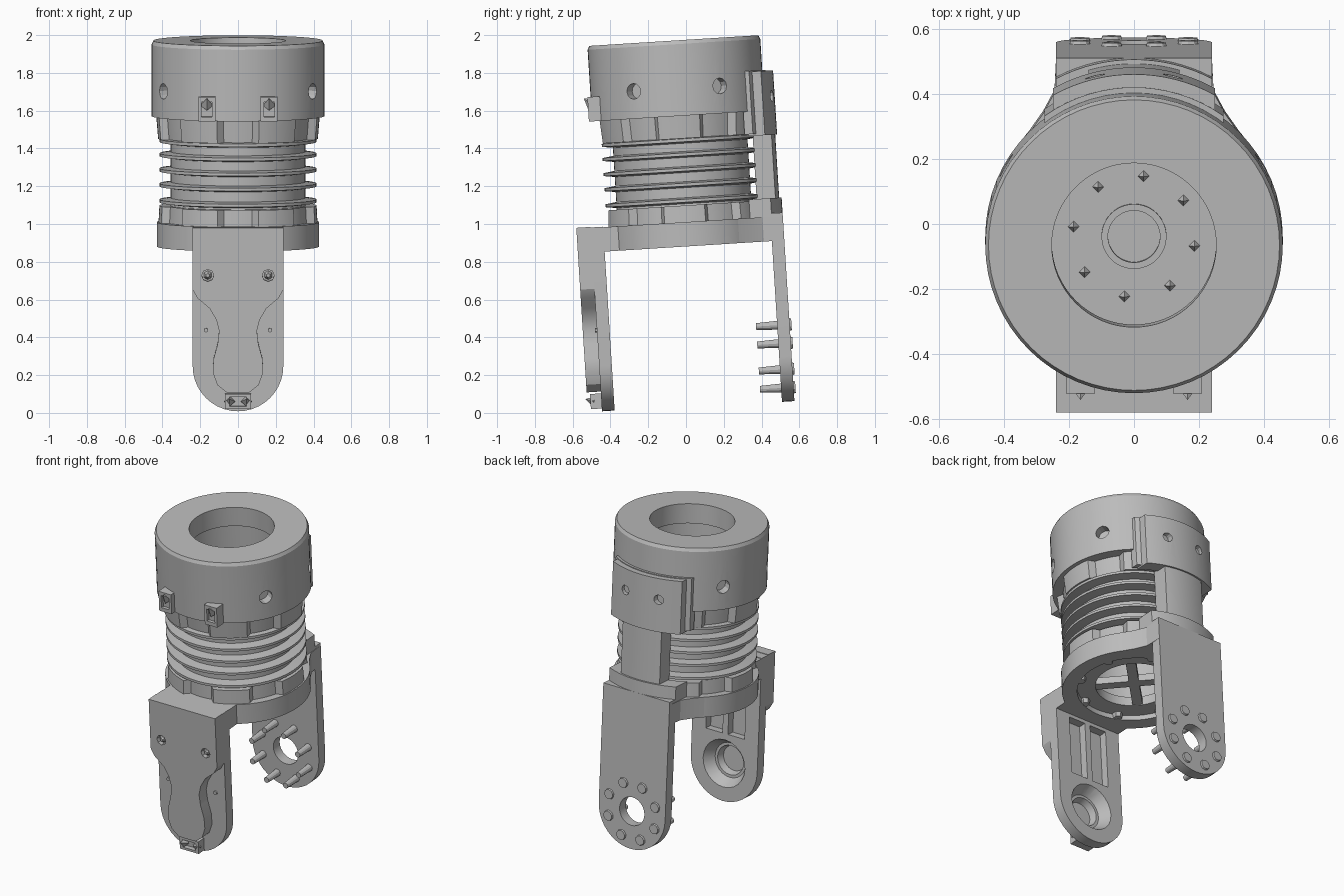
import bpy, bmesh
from math import sin, cos, pi, radians, sqrt
from mathutils import Matrix, Vector

cube = bpy.data.objects.get("Cube")
if cube:
    bpy.data.objects.remove(cube, do_unlink=True)

grey = bpy.data.materials.new("plain grey")
grey.use_nodes = True
grey.diffuse_color = (0.5, 0.5, 0.5, 1)
grey.node_tree.nodes["Principled BSDF"].inputs["Base Color"].default_value = (0.5, 0.5, 0.5, 1)

# The whole assembly leans slightly to the front
LEAN = Matrix.Translation((0, 0.059, 0)) @ Matrix.Rotation(radians(3.6), 4, "X")


def finish(name, bm):
    bmesh.ops.recalc_face_normals(bm, faces=bm.faces)
    mesh = bpy.data.meshes.new(name)
    bm.to_mesh(mesh)
    bm.free()
    mesh.materials.append(grey)
    ob = bpy.data.objects.new(name, mesh)
    bpy.context.collection.objects.link(ob)
    ob.matrix_world = LEAN
    return ob


def lathe(name, profile, n=48, bump=None):
    """Closed (radius, z) profile turned round z; bump adds to outer radii."""
    bm = bmesh.new()
    rings = []
    for i in range(n):
        a = 2 * pi * i / n
        ring = []
        for r, z in profile:
            r += bump(a) if bump and r > 0.35 else 0
            ring.append(bm.verts.new((r * cos(a), r * sin(a), z)))
        rings.append(ring)
    m = len(profile)
    for i in range(n):
        p, q = rings[i], rings[(i + 1) % n]
        for j in range(m):
            k = (j + 1) % m
            bm.faces.new((p[j], p[k], q[k], q[j]))
    return finish(name, bm)


def prism(name, pts, lo, hi, axis="y"):
    """Outline in xz pushed along y, or in xy pushed along z."""
    bm = bmesh.new()
    put = (lambda u, v, t: (u, t, v)) if axis == "y" else (lambda u, v, t: (u, v, t))
    face = bm.faces.new([bm.verts.new(put(u, v, lo)) for u, v in pts])
    new = bmesh.ops.extrude_face_region(bm, geom=[face])["geom"]
    bmesh.ops.translate(bm, vec=put(0, 0, hi - lo),
                        verts=[g for g in new if isinstance(g, bmesh.types.BMVert)])
    return finish(name, bm)


def rod(name, a, b, r1, r2=None, n=12):
    a, b = Vector(a), Vector(b)
    bm = bmesh.new()
    turn = (b - a).to_track_quat("Z", "Y").to_matrix().to_4x4()
    bmesh.ops.create_cone(bm, cap_ends=True, segments=n, radius1=r1,
                          radius2=r1 if r2 is None else r2, depth=(b - a).length,
                          matrix=Matrix.Translation((a + b) / 2) @ turn)
    return finish(name, bm)


def rect(w, lo, hi):
    return [(-w, lo), (w, lo), (w, hi), (-w, hi)]


def box(name, w, y0, y1, z0, z1, x=0):
    return prism(name, [(u + x, v) for u, v in rect(w, z0, z1)], y0, y1)


def cut(ob, *cutters):
    for c in cutters:
        mod = ob.modifiers.new("cut", "BOOLEAN")
        mod.operation, mod.solver, mod.object = "DIFFERENCE", "EXACT", c
        bpy.context.view_layer.objects.active = ob
        bpy.ops.object.modifier_apply(modifier=mod.name)
        bpy.data.objects.remove(c, do_unlink=True)
    return ob


def polar(r, deg, z):
    return (r * cos(radians(deg)), r * sin(radians(deg)), z)


# Head cap with an open lid and radial screw holes
cap = lathe("head_cap", [(0.253, 1.975), (0.448, 1.975), (0.458, 1.955), (0.458, 1.575),
                         (0.3, 1.575), (0.3, 1.85), (0.253, 1.85)], 64)
cut(cap, *[rod("cutter", polar(0.4, d, 1.72), polar(0.55, d, 1.72), 0.042)
           for d in (30, -30, 150, 210)])

# Clip screws on the front of the cap
for x in (-0.165, 0.165):
    clip = box("cap_clip", 0.045, -0.475, -0.41, 1.575, 1.705, x)
    cut(clip, box("cutter", 0.028, -0.5, -0.455, 1.6, 1.68, x))
    rod("clip_spike", (x, -0.45, 1.66), (x, -0.495, 1.7), 0.035, 0, 4)

# Lobed necks above and below the bellows
def lobes(a):
    return 0.038 if cos(6 * a) > -0.3 else 0

lathe("upper_neck", [(0.3, 1.455), (0.385, 1.455), (0.395, 1.58), (0.3, 1.58)], 96, lobes)
lathe("lower_neck", [(0.3, 0.97), (0.385, 0.97), (0.378, 1.1), (0.3, 1.1)], 96, lobes)

# Bellows with thin fins
wall = [(0.3, 1.09), (0.36, 1.09)]
for z in (1.125, 1.21, 1.29, 1.37, 1.445):
    wall += [(0.357, z - 0.016), (0.415, z - 0.008), (0.415, z + 0.008), (0.357, z + 0.016)]
lathe("bellows", wall + [(0.3, 1.461)], 64)

# Inner horn plate seen through the lid
lathe("horn_plate", [(0.08, 1.5), (0.31, 1.5), (0.31, 1.54), (0.1, 1.54), (0.1, 1.555), (0.08, 1.555)])
rod("horn_hub", (0, 0, 1.49), (0, 0, 1.53), 0.082, n=24)
for i in range(8):
    d = 36 + 45 * i
    rod("horn_screw", polar(0.188, d, 1.535), polar(0.188, d, 1.57), 0.02, 0, 4)

# Collar joining the two legs, with a spoked plate set into its underside
lathe("collar", [(0.34, 0.883), (0.43, 0.883), (0.43, 1.012), (0.34, 1.012)], 64)
lathe("spoke_rim", [(0.23, 0.915), (0.345, 0.915), (0.345, 0.975), (0.23, 0.975)], 48)
for i in range(2):
    spoke = prism("spoke", rect(0.24, -0.03, 0.03), 0.92, 0.965, "z")
    spoke.matrix_world = LEAN @ Matrix.Rotation(pi / 4 + i * pi / 2, 4, "Z")
for i in range(8):
    d = 22.5 + 45 * i
    rod("collar_screw", polar(0.33, d, 0.92), polar(0.33, d, 0.885), 0.032, 0.025, 6)
prism("front_bridge", rect(0.24, -0.52, -0.35), 0.883, 1.012, "z")
side = [(0.24, 0.51), (0.245, 0.41), (0.28, 0.345), (0.34, 0.26), (0.33, 0.24), (0.2, 0.32)]
prism("back_bridge", side + [(0, 0.345)] + [(-x, y) for x, y in reversed(side)],
      0.883, 1.012, "z")

# Legs: straight sides with a round foot
def leg_outline(top, c, r=0.24):
    arc = [(r * cos(pi + pi * i / 20), c + r * sin(pi + pi * i / 20)) for i in range(21)]
    return [(r, top), (-r, top)] + arc

# Front leg with a raised bottle-shaped cover and a pocket on its inner face
front = prism("front_leg", leg_outline(1.015, 0.28), -0.502, -0.435)
half = [(0.24, 1.018), (0.24, 0.69), (0.215, 0.645), (0.15, 0.59), (0.115, 0.53), (0.1, 0.47),
        (0.108, 0.4), (0.13, 0.32), (0.133, 0.25), (0.11, 0.185), (0.06, 0.145)]
cover = prism("front_cover", half + [(-x, z) for x, z in reversed(half)], -0.577, -0.502)
for x in (-0.16, 0.16):
    cut(cover, rod("cutter", (x, -0.6, 0.765), (x, -0.55, 0.765), 0.032, n=8))
    rod("cover_screw", (x, -0.55, 0.765), (x, -0.575, 0.765), 0.024, 0.01, 6)
    rod("leg_rivet", (x * 1.06, -0.49, 0.47), (x * 1.06, -0.512, 0.47), 0.012, n=6)
    cut(front, box("cutter", 0.06, -0.485, -0.42, 0.47, 0.86, x / 2))
cut(front, rod("cutter", (0, -0.52, 0.28), (0, -0.42, 0.28), 0.1, 0.16, 24))
cut(cover, rod("cutter", (0, -0.545, 0.28), (0, -0.48, 0.28), 0.08, 0.1, 24))

# Foot clip
foot = box("foot_clip", 0.068, -0.56, -0.49, 0.055, 0.135)
cut(foot, box("cutter", 0.045, -0.6, -0.53, 0.07, 0.12))
for x in (-0.045, 0.045):
    rod("foot_spike", (x, -0.54, 0.095), (x, -0.585, 0.11), 0.03, 0, 4)

# Back leg with a bearing hole and a ring of pins
FOOT = 0.27
back = prism("back_leg", leg_outline(1.03, FOOT), 0.452, 0.518)
cut(back, rod("cutter", (0, 0.4, FOOT), (0, 0.6, FOOT), 0.09, n=28))
for i in range(8):
    a = pi / 8 + i * pi / 4
    x, z = 0.18 * cos(a), FOOT + 0.18 * sin(a)
    rod("leg_pin", (x, 0.34, z), (x, 0.51, z), 0.018, 0.026)
    rod("pin_head", (x, 0.51, z), (x, 0.528, z), 0.036, 0.03, 10)

# Curved strap from the back leg up to the cap
def shell(w, r_in, r_out):
    xs = [w * (i / 8 - 1) for i in range(17)]
    return ([(x, sqrt(r_out ** 2 - x * x)) for x in xs] +
            [(x, sqrt(r_in ** 2 - x * x)) for x in reversed(xs)])

prism("strap_base", shell(0.24, 0.42, 0.518), 1.0, 1.11, "z")
prism("strap_stem", shell(0.14, 0.41, 0.505), 1.1, 1.46, "z")
prism("strap_backing", shell(0.275, 0.44, 0.475), 1.455, 1.79, "z")
strap = prism("strap_head", shell(0.25, 0.44, 0.515), 1.445, 1.785, "z")
for x in (-0.12, 0.12):
    cut(strap, rod("cutter", (x, 0.47, 1.65), (x, 0.6, 1.65), 0.03))

# Smooth the round walls and keep the edges crisp
bpy.ops.object.select_all(action="DESELECT")
for ob in bpy.context.collection.objects:
    if ob.type == "MESH" and grey.name in ob.data.materials:
        ob.select_set(True)
        bpy.context.view_layer.objects.active = ob
bpy.ops.object.shade_smooth_by_angle(angle=radians(25))
